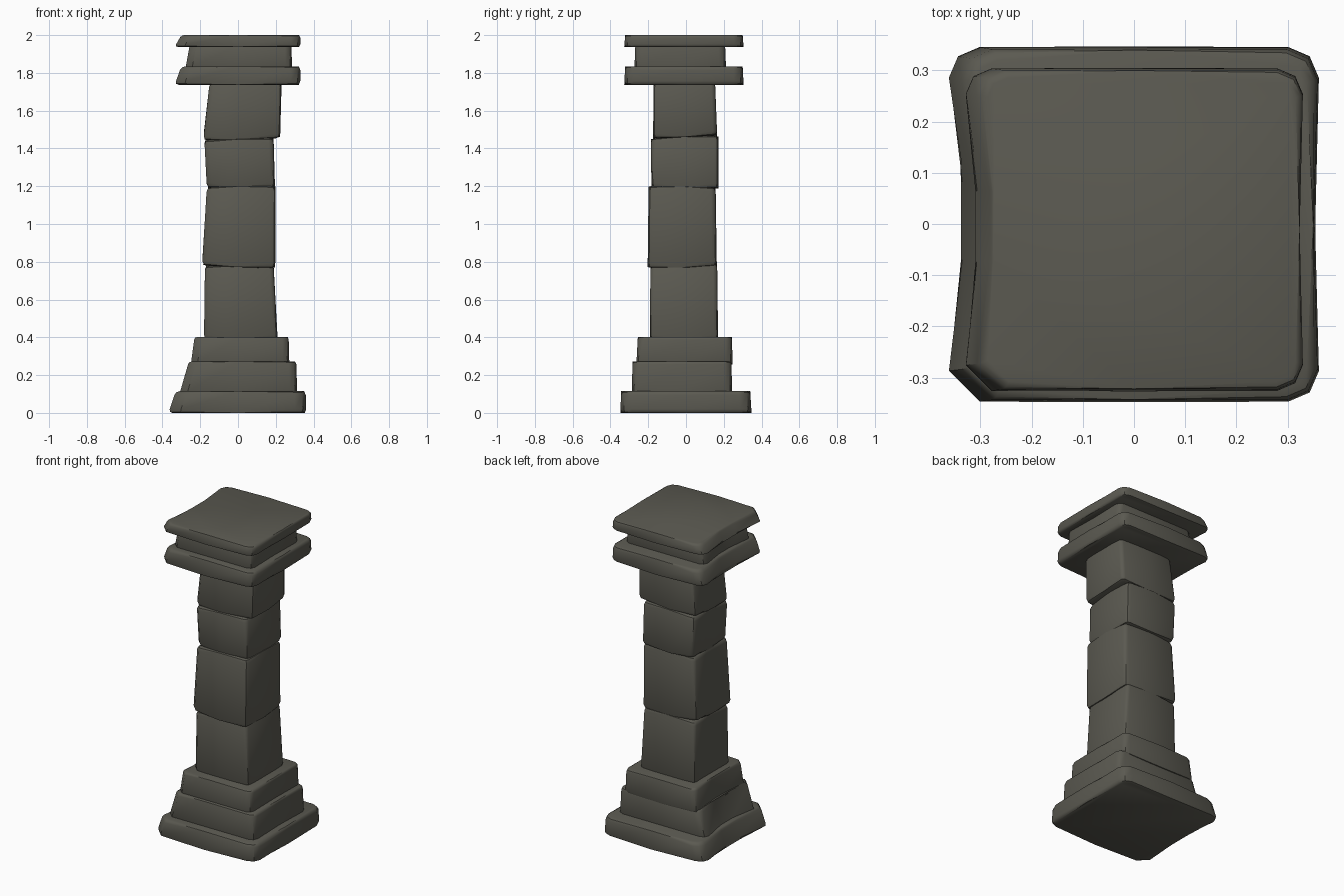
import bpy, bmesh

if "Cube" in bpy.data.objects:
    bpy.data.objects.remove(bpy.data.objects["Cube"])

stone = bpy.data.materials.new("dark olive stone")
stone.diffuse_color = (0.105, 0.102, 0.083, 1)
stone.use_nodes = True
stone.node_tree.nodes["Principled BSDF"].inputs["Base Color"].default_value = stone.diffuse_color


def outline(rect, cut, dent):
    """Worn rectangle: softened corners, left side hollowed in the middle."""
    x0, x1, y0, y1 = rect
    w = cut * 0.3
    ym = (y0 + y1) / 2
    return [
        (x0 + cut, y0), (0, y0), (x1 - cut, y0), (x1 - w, y0 + w),
        (x1, y0 + cut), (x1 - dent * 0.25, ym), (x1, y1 - cut), (x1 - w, y1 - w),
        (x1 - cut, y1), (0, y1), (x0 + cut, y1), (x0 + w, y1 - w),
        (x0, y1 - cut), (x0 + dent, ym + 0.12 * (y1 - y0)),
        (x0 + dent, ym - 0.1 * (y1 - y0)), (x0, y0 + cut),
    ]


def block(name, z0, z1, bottom, top, cut, rim, dent=0.0, tilt=(0, 0, 0, 0)):
    """Stone from bottom to top rectangle; tilt = bottom x, y and top x, y slopes."""
    bm = bmesh.new()
    lo = [bm.verts.new((x, y, z0 + tilt[0] * x + tilt[1] * y)) for x, y in outline(bottom, cut, dent)]
    hi = [bm.verts.new((x, y, z1 + tilt[2] * x + tilt[3] * y)) for x, y in outline(top, cut, dent)]
    n = len(lo)
    caps = [bm.faces.new(lo[::-1]), bm.faces.new(hi)]
    for i in range(n):
        j = (i + 1) % n
        bm.faces.new((lo[i], lo[j], hi[j], hi[i]))
    rims = [e for f in caps for e in f.edges]
    bmesh.ops.bevel(bm, geom=rims, offset=rim, segments=2, profile=0.5, affect='EDGES')
    bmesh.ops.recalc_face_normals(bm, faces=bm.faces)
    mesh = bpy.data.meshes.new(name)
    bm.to_mesh(mesh)
    bm.free()
    mesh.materials.append(stone)
    ob = bpy.data.objects.new(name, mesh)
    bpy.context.collection.objects.link(ob)
    bpy.context.view_layer.objects.active = ob
    ob.select_set(True)
    bpy.ops.object.shade_smooth_by_angle(angle=0.7)
    ob.select_set(False)


# Stepped base
block("plinth", 0.0, 0.115, (-0.368, 0.362, -0.348, 0.347), (-0.33, 0.358, -0.343, 0.34), 0.06, 0.02, 0.03)
block("base_middle", 0.10, 0.272, (-0.31, 0.314, -0.287, 0.245), (-0.26, 0.308, -0.283, 0.24), 0.04, 0.014, 0.03)
block("base_upper", 0.255, 0.402, (-0.25, 0.272, -0.263, 0.247), (-0.23, 0.268, -0.255, 0.243), 0.035, 0.014, 0.015)

# Shaft of four uneven stones
block("shaft_stone_1", 0.39, 0.783, (-0.18, 0.21, -0.192, 0.17), (-0.175, 0.188, -0.188, 0.165), 0.022, 0.022,
      0.006, (0, 0, 0.02, 0.02))
block("shaft_stone_2", 0.778, 1.195, (-0.19, 0.197, -0.203, 0.163), (-0.165, 0.2, -0.198, 0.157), 0.025, 0.025,
      0.006, (-0.04, 0.03, 0.015, -0.02))
block("shaft_stone_3", 1.19, 1.456, (-0.165, 0.196, -0.183, 0.172), (-0.178, 0.188, -0.186, 0.172), 0.025, 0.025,
      0.006, (0, -0.01, 0.035, 0.04))
block("shaft_stone_4", 1.455, 1.75, (-0.184, 0.223, -0.174, 0.165), (-0.15, 0.231, -0.172, 0.154), 0.022, 0.024,
      0.006, (0.03, 0.05, 0, 0))

# Capital: two wide slabs with a neck between
slab_low, slab_high = (-0.335, 0.33, -0.327, 0.305), (-0.30, 0.33, -0.322, 0.30)
block("capital_lower_slab", 1.737, 1.835, slab_low, slab_high, 0.05, 0.02, 0.025)
block("capital_neck", 1.825, 1.95, (-0.278, 0.286, -0.273, 0.212), (-0.255, 0.283, -0.268, 0.207), 0.035, 0.008, 0.02)
block("capital_upper_slab", 1.938, 2.0, slab_low, slab_high, 0.05, 0.014, 0.025)
